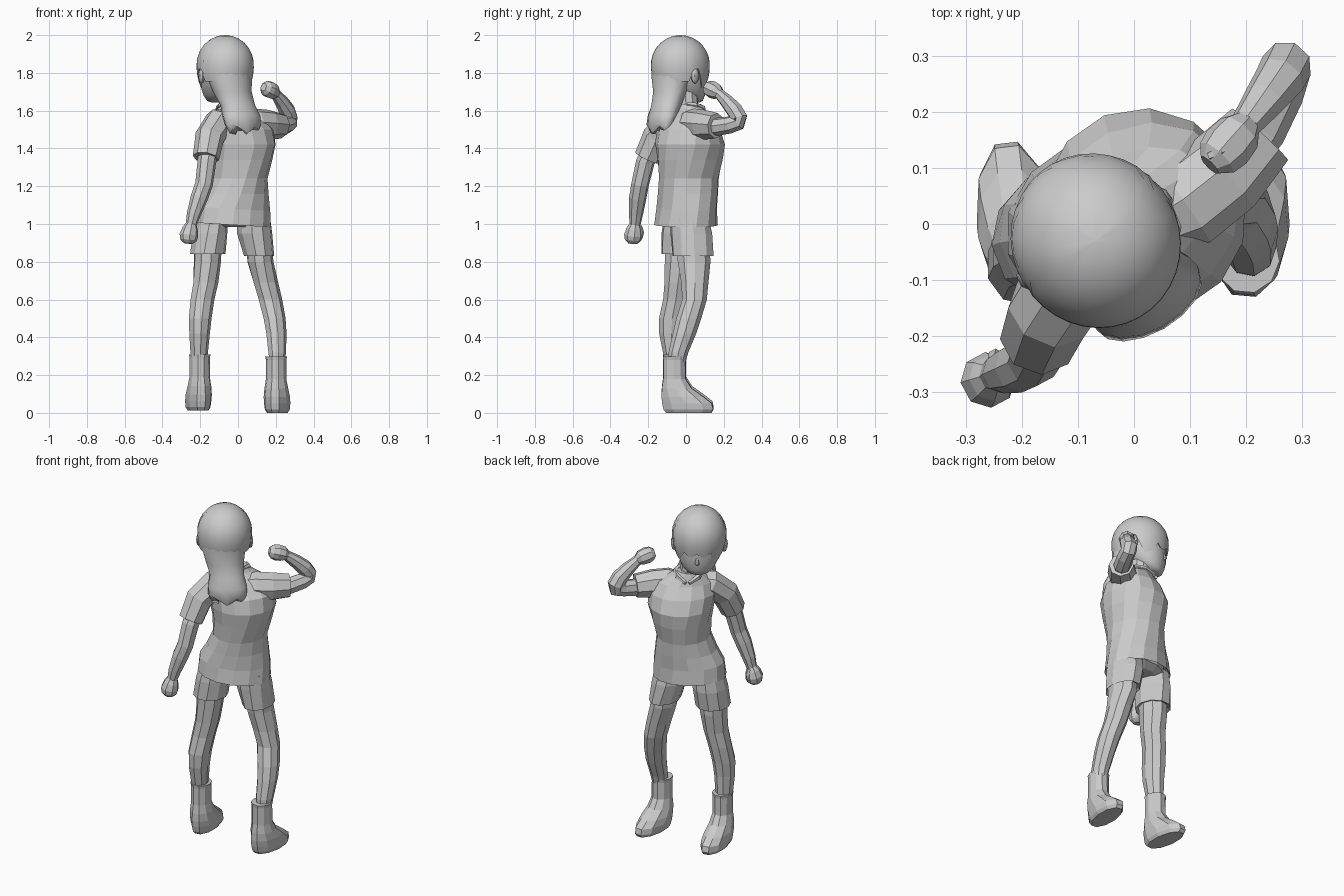
import bpy, bmesh, math
from mathutils import Vector, Matrix

TAU = 2 * math.pi


def finish(name, bm, smooth=None):
    bmesh.ops.recalc_face_normals(bm, faces=bm.faces[:])
    me = bpy.data.meshes.new(name)
    bm.to_mesh(me)
    bm.free()
    ob = bpy.data.objects.new(name, me)
    bpy.context.collection.objects.link(ob)
    if smooth:
        bpy.ops.object.select_all(action='DESELECT')
        ob.select_set(True)
        bpy.context.view_layer.objects.active = ob
        bpy.ops.object.shade_smooth_by_angle(angle=math.radians(smooth))
    return ob


def skin(name, loops, smooth=None):
    """Bridge a list of point loops and cap both ends."""
    bm = bmesh.new()
    vs = [[bm.verts.new(p) for p in loop] for loop in loops]
    n = len(vs[0])
    for a, b in zip(vs, vs[1:]):
        for i in range(n):
            j = (i + 1) % n
            bm.faces.new((a[i], a[j], b[j], b[i]))
    bm.faces.new(vs[0])
    bm.faces.new(vs[-1])
    return finish(name, bm, smooth)


def stack(name, rings, n=10, smooth=None):
    """Horizontal ellipses: x, y, z, rx, ry, yaw in degrees."""
    loops = []
    for x, y, z, rx, ry, yaw in rings:
        m = Matrix.Rotation(math.radians(yaw), 3, 'Z')
        loops.append([Vector((x, y, z)) + m @ Vector((rx * math.cos(TAU * i / n),
                      ry * math.sin(TAU * i / n), 0)) for i in range(n)])
    return skin(name, loops, smooth)


def tube(name, path, n=8, smooth=None):
    """Round rings set square to a path: x, y, z, radius."""
    pts = [Vector(p[:3]) for p in path]
    side, loops = Vector((0.8, -0.6, 0.1)), []
    for k, p in enumerate(pts):
        t = (pts[min(k + 1, len(pts) - 1)] - pts[max(k - 1, 0)]).normalized()
        side = (side - t * side.dot(t)).normalized()
        up = t.cross(side)
        loops.append([p + path[k][3] * (side * math.cos(TAU * i / n) + up * math.sin(TAU * i / n))
                      for i in range(n)])
    return skin(name, loops, smooth)


# Shirt body with a hem that dips on the right
shirt = stack("shirt", [
    (-.025, 0, 1.04, .18, .14, 15), (-.025, 0, .995, .207, .166, 15),
    (-.022, .003, 1.08, .2, .158, 18), (-.008, .01, 1.16, .172, .16, 22),
    (.004, .015, 1.24, .15, .163, 25), (.014, .022, 1.34, .165, .178, 30),
    (.018, .022, 1.42, .182, .186, 35), (.012, .012, 1.5, .185, .16, 36),
    (-.003, .012, 1.565, .155, .108, 36), (-.025, .014, 1.61, .088, .078, 33),
    (-.03, .015, 1.635, .066, .066, 30)], 14)
for v in shirt.data.vertices:
    if v.co.z < 1.1:
        v.co.z -= .06 * (v.co.x + .03)

# Sleeves, cuffs turned inward
tube("trailing_sleeve", [
    (-.05, -.03, 1.55, .06), (-.10, -.075, 1.535, .082), (-.15, -.155, 1.46, .078),
    (-.17, -.205, 1.35, .07), (-.169, -.204, 1.355, .058), (-.166, -.195, 1.38, .045)])
tube("raised_sleeve", [
    (.03, .0, 1.53, .06), (.09, .035, 1.53, .082), (.16, .09, 1.525, .08),
    (.225, .16, 1.52, .068), (.223, .158, 1.52, .055), (.2, .135, 1.52, .042)])

# Bare arms with fists
tube("trailing_arm", [
    (-.15, -.17, 1.42, .05), (-.165, -.215, 1.33, .05), (-.18, -.243, 1.21, .047),
    (-.205, -.255, 1.14, .046), (-.235, -.265, 1.05, .037), (-.248, -.27, .995, .029)])
tube("trailing_fist", [
    (-.247, -.27, 1.0, .029), (-.253, -.274, .975, .042), (-.26, -.278, .94, .05),
    (-.262, -.28, .915, .044), (-.264, -.281, .897, .025)])
tube("raised_arm", [
    (.17, .1, 1.52, .048), (.225, .17, 1.515, .048), (.258, .235, 1.525, .046),
    (.273, .278, 1.538, .044), (.272, .282, 1.56, .046), (.26, .258, 1.6, .045),
    (.232, .22, 1.645, .038), (.198, .175, 1.69, .028)])
tube("raised_fist", [
    (.2, .178, 1.688, .028), (.187, .162, 1.7, .042), (.165, .137, 1.712, .046),
    (.148, .118, 1.72, .04), (.135, .105, 1.725, .022)])
tube("trailing_thumb", [(-.25, -.245, .99, .012), (-.247, -.236, .955, .014), (-.25, -.24, .925, .01)], 6)
tube("raised_thumb", [(.18, .145, 1.735, .012), (.155, .13, 1.745, .013), (.135, .12, 1.738, .01)], 6)

# Shorts: seat plus two legs
stack("shorts_seat", [(-.03, 0, .985, .1, .09, 15), (-.027, 0, 1.01, .17, .13, 15),
                      (-.025, 0, 1.06, .17, .13, 15)], 12)
stack("shorts_right_leg", [
    (.082, .018, 1.03, .09, .105, 10), (.088, .028, .95, .094, .113, 8),
    (.112, .038, .83, .08, .112, 5), (.112, .038, .84, .07, .095, 5), (.11, .036, .87, .05, .06, 5)])
stack("shorts_left_leg", [
    (-.137, -.015, 1.03, .082, .105, 10), (-.148, -.02, .95, .092, .112, 8),
    (-.16, -.03, .84, .094, .104, 5), (-.16, -.03, .845, .08, .088, 5), (-.16, -.03, .87, .05, .06, 5)])

# Bare legs
stack("right_leg", [
    (.11, .035, .9, .068, .09, 5), (.118, .042, .8, .07, .088, 5), (.146, .047, .69, .067, .073, 0),
    (.17, .045, .6, .064, .066, 0), (.192, .015, .5, .06, .067, 0), (.202, -.008, .42, .055, .063, 0),
    (.206, -.04, .32, .048, .053, 0), (.207, -.05, .26, .04, .045, 0)], 9)
stack("left_leg", [
    (-.16, -.03, .9, .075, .085, 5), (-.163, -.032, .8, .073, .083, 5), (-.172, -.042, .69, .068, .073, 0),
    (-.19, -.053, .6, .065, .069, 0), (-.202, -.073, .5, .062, .071, 0), (-.205, -.078, .42, .056, .065, 0),
    (-.207, -.07, .32, .048, .053, 0), (-.207, -.065, .26, .04, .045, 0)], 9)

# Ankle boots
for name, x, yaw, dz in (("right_boot", .207, -5, 0), ("left_boot", -.21, 7, .012)):
    rings = []
    for z, back, front, w in ((.0, -.11, .14, .055), (.018, -.125, .152, .066), (.05, -.132, .145, .07),
                              (.085, -.134, .1, .07), (.13, -.13, .035, .063), (.18, -.122, .002, .054),
                              (.28, -.122, .0, .054), (.298, -.124, .002, .058), (.298, -.113, -.01, .048)):
        mid = (back + front) / 2
        rings.append((x - math.sin(math.radians(yaw)) * mid, mid, z + dz, w, (front - back) / 2, yaw))
    stack(name, rings, 10)

# Neck and collar
stack("neck", [(-.03, .01, 1.58, .06, .06, 30), (-.05, .0, 1.72, .058, .06, 30)], 10)
TURN = Matrix.Rotation(math.radians(30), 3, 'Z')
for s in (-1, 1):
    pts = [TURN @ Vector((s * a, b, 0)) + Vector((-.03, .015, z))
           for a, b, z in ((.05, -.04, 1.633), (.072, .0, 1.628), (.055, .055, 1.612), (.01, .09, 1.59))]
    tube("collar", [(*p, r) for p, r in zip(pts, (.012, .015, .016, .01))], 5)

# Head, turned to the figure's left
HEAD = Matrix.Translation((-.068, -.03, 0)) @ TURN.to_4x4()
face = stack("face", [
    (0, .088, 1.642, .025, .025, 0), (0, .075, 1.652, .06, .052, 0), (0, .055, 1.68, .09, .08, 0),
    (0, .036, 1.725, .113, .108, 0), (0, .02, 1.78, .128, .124, 0), (0, .01, 1.86, .132, .128, 0),
    (0, 0, 1.93, .1, .1, 0)], 18, 40)
nose = stack("nose", [(0, .138, 1.716, .01, .008, 0), (0, .143, 1.724, .013, .014, 0),
                      (0, .134, 1.76, .007, .01, 0)], 6)
for ob in (face, nose):
    ob.data.transform(HEAD)

# Ears
for s in (-1, 1):
    bm = bmesh.new()
    bmesh.ops.create_uvsphere(bm, u_segments=8, v_segments=6, radius=1)
    bmesh.ops.transform(bm, verts=bm.verts[:], matrix=HEAD @ Matrix.Translation((s * .138, .01, 1.785))
                        @ Matrix.Rotation(s * .35, 4, 'Z') @ Matrix.Diagonal((.017, .027, .042, 1)))
    finish("ear", bm, 40)

# Hair cap: dome with a jagged fringe, temple locks and a lower nape
N = 36
dome = []
for k in range(10):
    loop = []
    for i in range(N):
        a = TAU * i / N
        front = math.sin(a)
        rim = 1.77 + (.016 if i % 3 == 0 else -.006)
        if .4 < front < .8:
            rim = 1.72 if front < .65 else 1.745
        elif front < .3:
            rim = 1.82 if front > -.1 else 1.755
        low = math.asin((rim - 1.842) / .158)
        el = 1.55 + (low - 1.55) * k / 9
        r = math.cos(el) if el > 0 else .55 + .45 * math.cos(el)
        loop.append(HEAD @ Vector((.15 * r * math.cos(a), .158 * r * front, 1.842 + .158 * math.sin(el))))
    dome.append(loop)
dome.append([HEAD @ Vector((.05 * math.cos(TAU * i / N), .01 + .05 * math.sin(TAU * i / N), 1.86))
             for i in range(N)])
skin("hair_cap", dome, 40)

# Long hair hanging down the back, with a ragged lower edge
hair = stack("back_hair", [
    (-.05, -.06, 1.86, .125, .115, 30), (-.045, -.075, 1.78, .123, .105, 30),
    (-.03, -.086, 1.7, .107, .084, 28), (-.002, -.103, 1.63, .095, .077, 26),
    (.018, -.125, 1.575, .108, .066, 28), (.026, -.138, 1.525, .105, .056, 30),
    (.03, -.143, 1.5, .085, .04, 30), (.032, -.145, 1.495, .05, .02, 30)], 16, 40)
for i, v in enumerate(hair.data.vertices):
    if v.co.z < 1.51:
        v.co.z += (-.02, .0, .018, .0)[i % 4]
